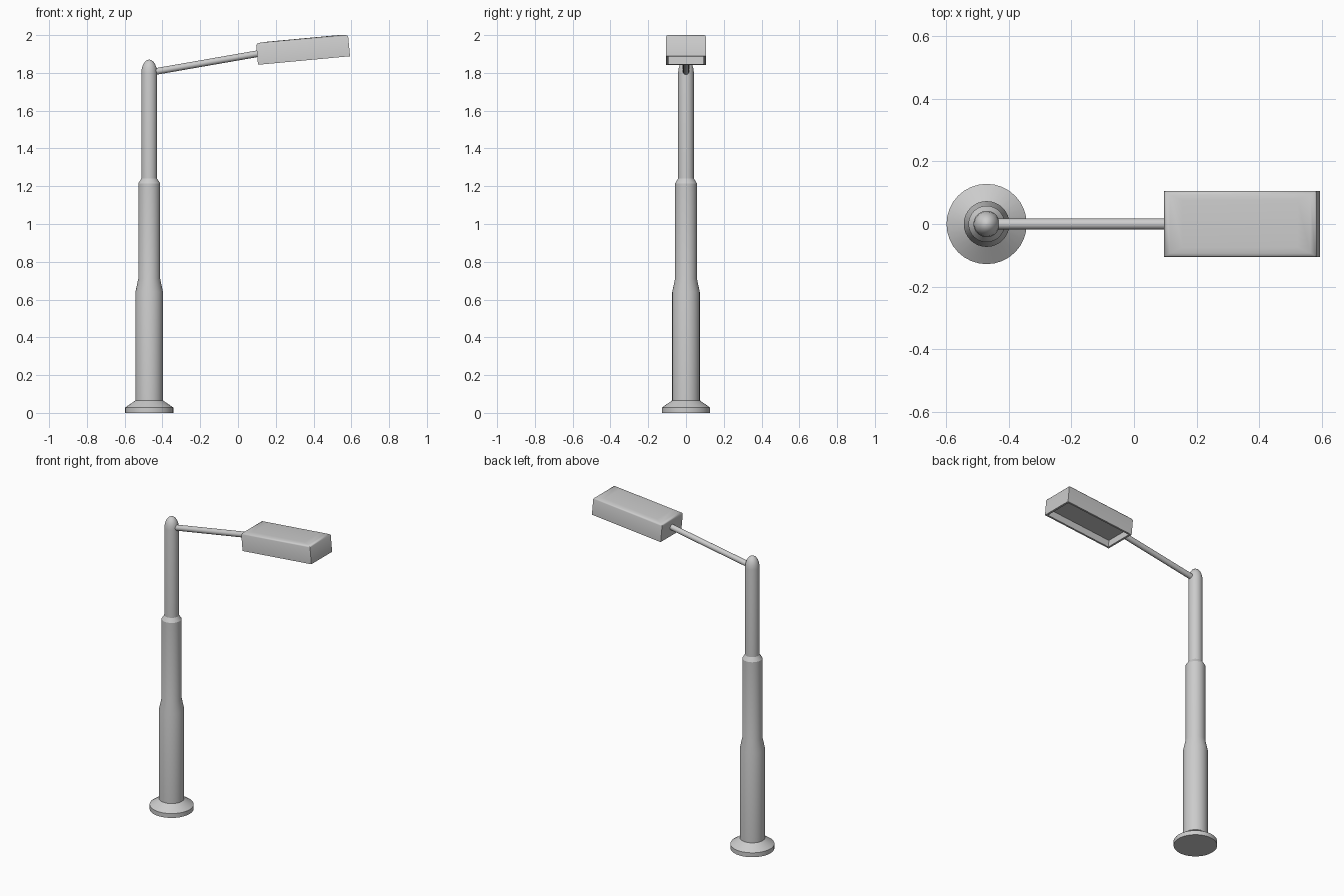
import bpy, bmesh, math
from mathutils import Vector, Matrix

if "Cube" in bpy.data.objects:
    bpy.data.objects.remove(bpy.data.objects["Cube"])


def loft(name, loops, matrix=Matrix(), angle=40):
    """Skin a stack of equal-length vertex loops and cap both ends."""
    bm = bmesh.new()
    rings = [[bm.verts.new(matrix @ Vector(p)) for p in loop] for loop in loops]
    for a, b in zip(rings, rings[1:]):
        n = len(a)
        for i in range(n):
            j = (i + 1) % n
            bm.faces.new((a[i], a[j], b[j], b[i]))
    bm.faces.new(rings[0][::-1])
    bm.faces.new(rings[-1])
    bmesh.ops.recalc_face_normals(bm, faces=bm.faces)
    mesh = bpy.data.meshes.new(name)
    bm.to_mesh(mesh)
    bm.free()
    obj = bpy.data.objects.new(name, mesh)
    bpy.context.collection.objects.link(obj)
    bpy.ops.object.select_all(action='DESELECT')
    obj.select_set(True)
    bpy.context.view_layer.objects.active = obj
    bpy.ops.object.shade_smooth_by_angle(angle=math.radians(angle))
    return obj


def circle(r, z, n=32):
    return [(r * math.cos(2 * math.pi * i / n), r * math.sin(2 * math.pi * i / n), z)
            for i in range(n)]


def rect(x0, x1, half_y, z):
    return [(x0, -half_y, z), (x1, -half_y, z), (x1, half_y, z), (x0, half_y, z)]


POLE_X = -0.47

# Stepped pole with flared foot and domed tip: (radius, height)
pole_profile = [(0.128, 0), (0.128, 0.028), (0.073, 0.066), (0.073, 0.64),
                (0.058, 0.71), (0.058, 1.215), (0.042, 1.24), (0.042, 1.80),
                (0.039, 1.825), (0.032, 1.845), (0.021, 1.861), (0.010, 1.868),
                (0.001, 1.87)]
loft("pole", [circle(r, z) for r, z in pole_profile],
     Matrix.Translation((POLE_X, 0, 0)), angle=25)

# Sloping arm from the pole to the lamp head
start, end = Vector((-0.45, 0, 1.805)), Vector((0.107, 0, 1.902))
axis = end - start
arm_matrix = Matrix.Translation(start) @ axis.to_track_quat('Z', 'Y').to_matrix().to_4x4()
loft("arm", [circle(0.0175, 0, 16), circle(0.0175, axis.length, 16)], arm_matrix)

# Tilted lamp head: recessed panel, rim, walls, softly crowned lid
LENGTH, HALF_W = 0.489, 0.105
levels = [(0.012, 0.012, 0.045), (0.012, 0.012, 0), (0, 0, 0), (0, 0, 0.104),
          (0.005, 0.004, 0.111), (0.020, 0.012, 0.115), (0.060, 0.030, 0.117)]
head_matrix = (Matrix.Translation((0.106, 0, 1.843))
               @ Matrix.Rotation(math.radians(-5.3), 4, 'Y'))
loft("lamp_head", [rect(ix, LENGTH - ix, HALF_W - iy, z) for ix, iy, z in levels],
     head_matrix)
